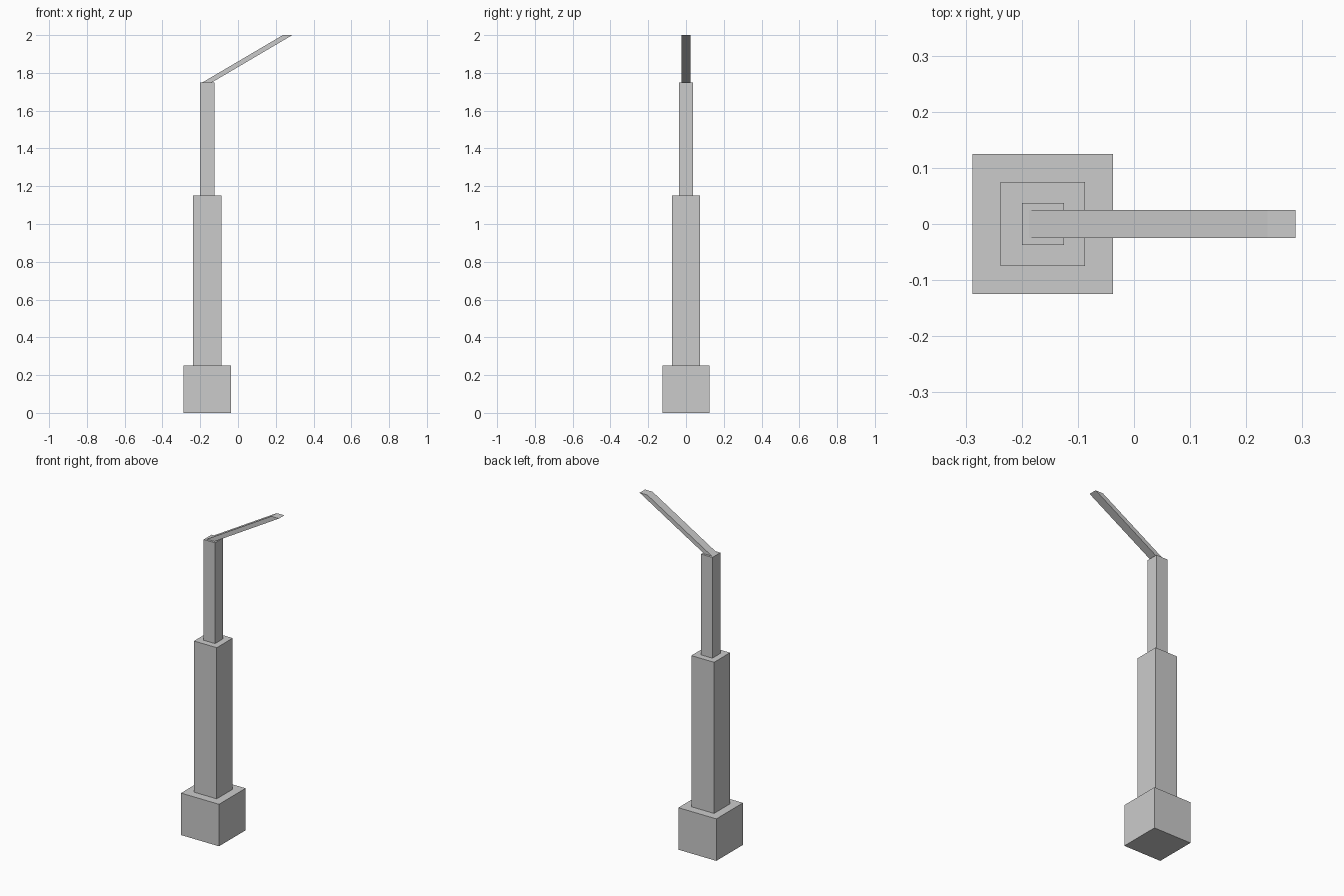
import bpy, bmesh

if "Cube" in bpy.data.objects:
    bpy.data.objects.remove(bpy.data.objects["Cube"])

CX = -0.1625  # axis of the post


def prism(name, width, z0, z1, lean=0.0):
    """Square block from z0 to z1 whose top is shifted along x by lean."""
    bm = bmesh.new()
    bmesh.ops.create_cube(bm, size=1)
    for v in bm.verts:
        top = v.co.z > 0
        v.co.x = CX + v.co.x * width + (lean if top else 0)
        v.co.y *= width
        v.co.z = z1 if top else z0
    mesh = bpy.data.meshes.new(name)
    bm.to_mesh(mesh)
    bm.free()
    obj = bpy.data.objects.new(name, mesh)
    bpy.context.collection.objects.link(obj)
    return obj


# Stepped post
prism("base_block", 0.25, 0.0, 0.25)
prism("lower_post", 0.15, 0.25, 1.15)
prism("upper_post", 0.075, 1.15, 1.75)

# Slanted arm with level end cuts
prism("slanted_arm", 0.05, 1.75, 2.0, lean=0.425)
